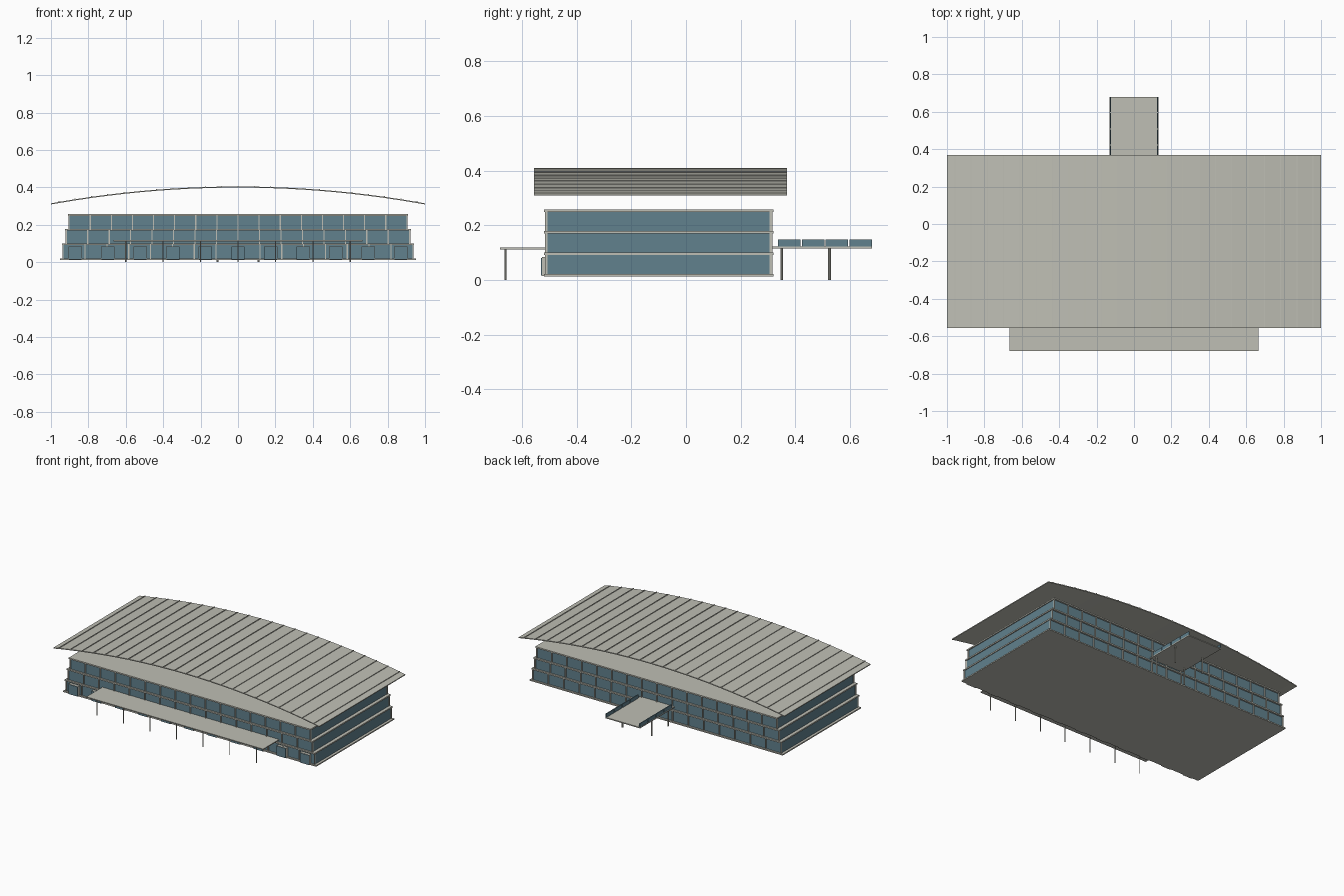
import bpy, bmesh

old = bpy.data.objects.get("Cube")
if old:
    bpy.data.objects.remove(old, do_unlink=True)


def material(name, r, g, b):
    m = bpy.data.materials.new(name)
    m.use_nodes = True
    m.diffuse_color = (r, g, b, 1)
    m.node_tree.nodes["Principled BSDF"].inputs["Base Color"].default_value = (r, g, b, 1)
    return m


CONCRETE = material("light grey", 0.52, 0.52, 0.46)
GLASS = material("blue glass", 0.12, 0.22, 0.27)


def make(name, bm, mat):
    bmesh.ops.recalc_face_normals(bm, faces=bm.faces)
    mesh = bpy.data.meshes.new(name)
    bm.to_mesh(mesh)
    bm.free()
    mesh.materials.append(mat)
    obj = bpy.data.objects.new(name, mesh)
    bpy.context.scene.collection.objects.link(obj)
    return obj


def boxes(name, bounds, mat):
    """One object made of boxes given as (x0, x1, y0, y1, z0, z1)."""
    bm = bmesh.new()
    for x0, x1, y0, y1, z0, z1 in bounds:
        vs = bmesh.ops.create_cube(bm, size=1)["verts"]
        for v in vs:
            v.co.x = x1 if v.co.x > 0 else x0
            v.co.y = y1 if v.co.y > 0 else y0
            v.co.z = z1 if v.co.z > 0 else z0
    return make(name, bm, mat)


def posts(name, spots, radius, top, mat):
    bm = bmesh.new()
    for x, y in spots:
        vs = bmesh.ops.create_cone(bm, cap_ends=True, segments=8, radius1=radius,
                                   radius2=radius, depth=top)["verts"]
        bmesh.ops.translate(bm, verts=vs, vec=(x, y, top / 2))
    return make(name, bm, mat)


FRONT, BACK = -0.52, 0.32

# Floor slabs, each a little narrower than the one below
for name, half, z0, z1 in (("base_slab", 0.952, 0.013, 0.021),
                           ("first_floor_slab", 0.94, 0.092, 0.101),
                           ("second_floor_slab", 0.925, 0.169, 0.178),
                           ("flat_roof_slab", 0.91, 0.248, 0.257)):
    boxes(name, [(-half, half, FRONT, BACK, z0, z1)], CONCRETE)

# Glazed storeys with mullions on the long sides and corner posts
BAYS = 16
for name, half, z0, z1 in (("ground", 0.935, 0.02, 0.093),
                           ("middle", 0.918, 0.1, 0.17),
                           ("upper", 0.903, 0.177, 0.249)):
    boxes(name + "_glazing", [(-half, half, FRONT + 0.012, BACK - 0.012, z0, z1)], GLASS)
    bars = []
    for i in range(BAYS + 1):
        x = -half + 2 * half * i / BAYS
        for y in (FRONT + 0.009, BACK - 0.009):
            bars.append((x - 0.003, x + 0.003, y - 0.005, y + 0.005, z0, z1))
    boxes(name + "_mullions", bars, CONCRETE)

# Glazed entrance bays along the ground floor
frames, panes = [], []
for i in range(-5, 6):
    x = i * 0.174
    frames.append((x - 0.036, x + 0.036, -0.527, -0.5, 0.014, 0.083))
    panes.append((x - 0.034, x + 0.034, -0.53, -0.526, 0.016, 0.081))
boxes("entrance_frames", frames, CONCRETE)
boxes("entrance_panes", panes, GLASS)

# Front canopy on slim posts
boxes("front_canopy", [(-0.665, 0.665, -0.68, -0.505, 0.112, 0.118)], CONCRETE)
posts("canopy_posts", [(i * 0.2, -0.66) for i in range(-3, 4)], 0.003, 0.113, CONCRETE)

# Rear footbridge with glass side panels and piers
boxes("rear_bridge", [(-0.13, 0.13, 0.305, 0.68, 0.115, 0.122)], CONCRETE)
panels = []
for side in (-1, 1):
    for i in range(4):
        y = 0.337 + i * 0.087
        x = side * 0.126
        panels.append((x - 0.003, x + 0.003, y, y + 0.082, 0.121, 0.147))
boxes("bridge_side_panels", panels, GLASS)
posts("bridge_piers", [(s * 0.11, y) for s in (-1, 1) for y in (0.35, 0.525)],
      0.005, 0.116, CONCRETE)


# Floating arched roof made of flat strips
def roof_z(x):
    return 0.405 - 0.09 * x * x


STEP = 0.0871
R_FRONT, R_BACK = -0.555, 0.37
xs = [-1] + [i * STEP for i in range(-11, 12)] + [1]
bm = bmesh.new()
outline = [bm.verts.new((x, R_FRONT, roof_z(x))) for x in xs]
outline += [bm.verts.new((x, R_FRONT, roof_z(x) - 0.006)) for x in reversed(xs)]
n = len(xs)
strips = [bm.faces.new((outline[i], outline[i + 1], outline[2 * n - 2 - i], outline[2 * n - 1 - i]))
          for i in range(n - 1)]
result = bmesh.ops.extrude_face_region(bm, geom=strips, use_keep_orig=True)
moved = [g for g in result["geom"] if isinstance(g, bmesh.types.BMVert)]
bmesh.ops.translate(bm, verts=moved, vec=(0, R_BACK - R_FRONT, 0))
make("arched_roof", bm, CONCRETE)

# Standing seams over the strip joints
boxes("roof_seams", [(x - 0.0025, x + 0.0025, R_FRONT, R_BACK, roof_z(x) - 0.003, roof_z(x) + 0.004)
                     for x in xs[1:-1]], CONCRETE)
